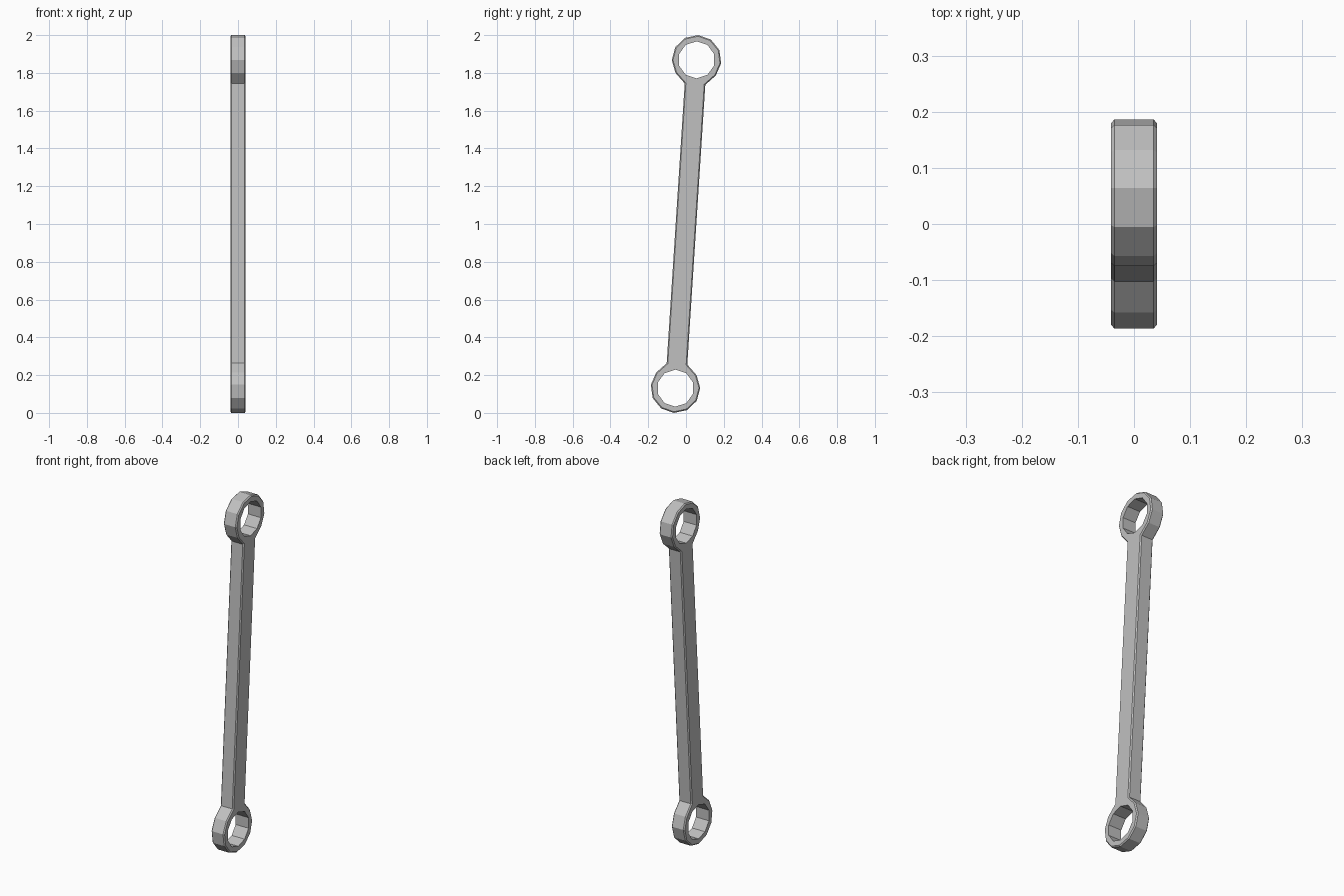
import bpy
import bmesh
from math import atan2, cos, sin, pi, radians
from mathutils import Vector

default = bpy.data.objects.get("Cube")
if default:
    bpy.data.objects.remove(default, do_unlink=True)

HALF_X = 0.041
OUTER_R, NECK_R, HOLE_R = 0.1313, 0.14, 0.098
TOP = Vector((0, 0.056, 1.869))
BOTTOM = Vector((0, -0.056, 0.131))
AXIS = atan2(TOP.z - BOTTOM.z, TOP.y - BOTTOM.y)

steel = bpy.data.materials.new("grey steel")
steel.use_nodes = True
steel.diffuse_color = (0.53, 0.53, 0.53, 1)
steel.node_tree.nodes["Principled BSDF"].inputs["Base Color"].default_value = (0.53, 0.53, 0.53, 1)


def polar(centre, radius, angle):
    return centre + Vector((-HALF_X, radius * cos(angle), radius * sin(angle)))


def eye_arc(centre, direction, steps=10):
    """Outer rim of one eye, open on the side facing the shank."""
    neck = radians(23)
    start = direction + pi + neck
    step = (2 * pi - 2 * neck) / steps
    return [polar(centre, NECK_R if i in (0, steps) else OUTER_R, start + i * step)
            for i in range(steps + 1)]


def add_loop(bm, points):
    verts = [bm.verts.new(p) for p in points]
    return [bm.edges.new((verts[i - 1], verts[i])) for i in range(len(verts))]


# Side profile: both eyes joined by the shank, with a ten-sided hole in each
bm = bmesh.new()
edges = add_loop(bm, eye_arc(TOP, AXIS) + eye_arc(BOTTOM, AXIS + pi))
for centre in (TOP, BOTTOM):
    edges += add_loop(bm, [polar(centre, HOLE_R, pi / 2 + i * pi / 5) for i in range(10)])
bmesh.ops.triangle_fill(bm, use_beauty=True, use_dissolve=False, edges=edges)

# Thickness
result = bmesh.ops.extrude_face_region(bm, geom=bm.faces[:], use_keep_orig=True)
moved = [g for g in result["geom"] if isinstance(g, bmesh.types.BMVert)]
bmesh.ops.translate(bm, verts=moved, vec=(2 * HALF_X, 0, 0))
bmesh.ops.recalc_face_normals(bm, faces=bm.faces[:])


# Small chamfer along the outer rim only
def on_outer_rim(edge):
    a, b = (v.co for v in edge.verts)
    if abs(a.x - b.x) > 0.01 or len(edge.link_faces) != 2 or edge.calc_face_angle(0) < 1:
        return False
    return all(min((Vector((0, p.y, p.z)) - c).length for c in (TOP, BOTTOM)) > 0.115
               for p in (a, b))


bmesh.ops.bevel(bm, geom=[e for e in bm.edges if on_outer_rim(e)], offset=0.006,
                segments=1, affect='EDGES', clamp_overlap=True)

mesh = bpy.data.meshes.new("connecting_rod")
bm.to_mesh(mesh)
bm.free()
mesh.materials.append(steel)
bpy.context.collection.objects.link(bpy.data.objects.new("connecting_rod", mesh))
